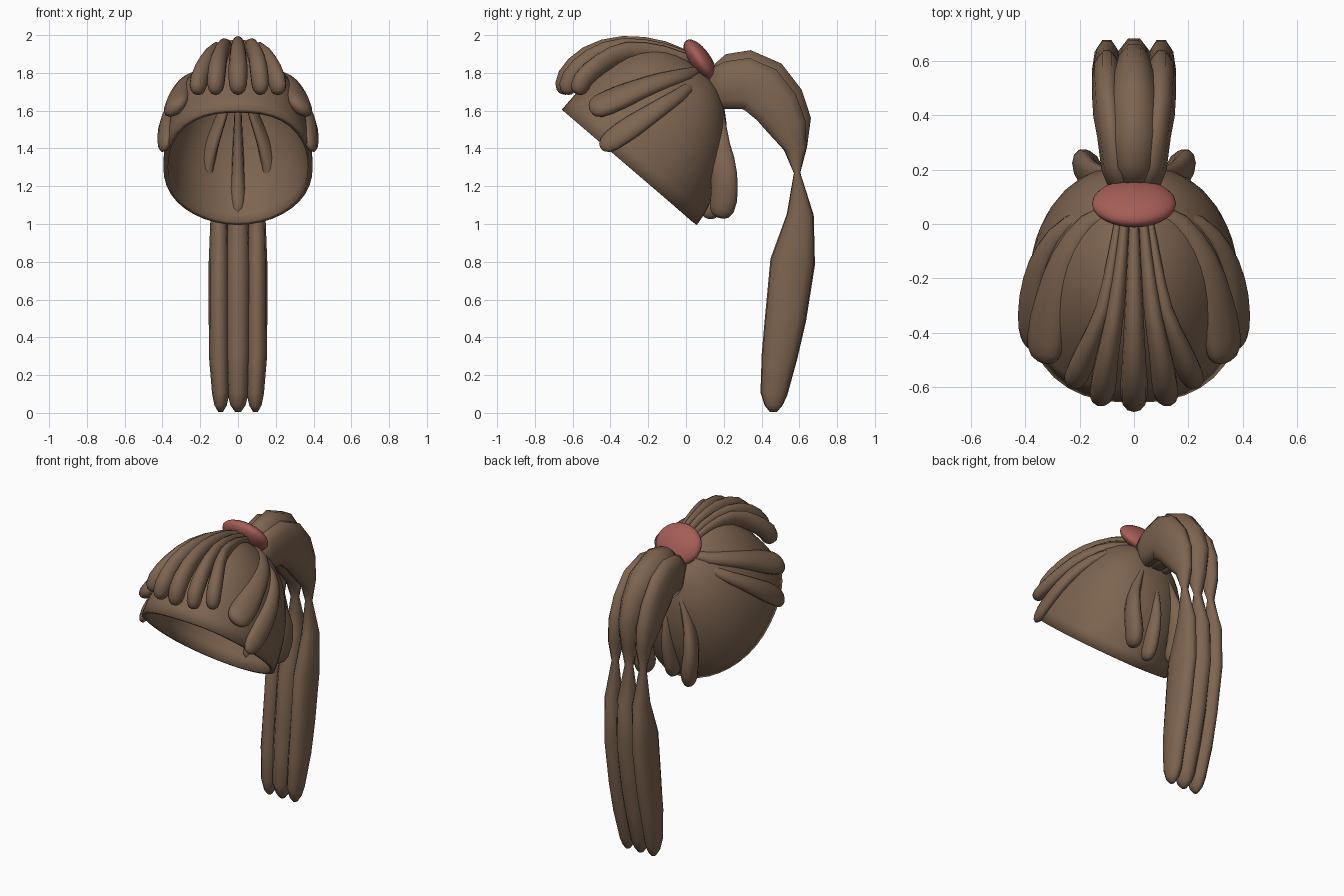
import bpy, bmesh
from math import sin, cos, pi, sqrt
from mathutils import Vector

cube = bpy.data.objects.get("Cube")
if cube:
    bpy.data.objects.remove(cube)


def material(name, rgb):
    m = bpy.data.materials.new(name)
    m.use_nodes = True
    m.diffuse_color = (*rgb, 1)
    bsdf = next(n for n in m.node_tree.nodes if n.type == 'BSDF_PRINCIPLED')
    bsdf.inputs["Base Color"].default_value = (*rgb, 1)
    return m


BROWN = material("brown_hair", (0.205, 0.127, 0.08))
RED = material("red_band", (0.376, 0.11, 0.095))

# Tilted frame of the cap: rim centre, rim axes and the axis towards the hair tie
CENTRE = Vector((0, -0.3, 1.3))
AXIS = Vector((0, 0.65, 0.76)).normalized()
FRONT = Vector((0, -AXIS.z, AXIS.y))
SIDE = Vector((1, 0, 0))
LENGTH, WIDTH, HEIGHT = 0.47, 0.395, 0.64


def rounded(angle, power):
    """Point on a unit superellipse at the given polar angle."""
    c, s = cos(angle), sin(angle)
    r = (abs(c) ** power + abs(s) ** power) ** (-1 / power)
    return r * c, r * s


def cap_point(around, up):
    """Point on the cap; around is 0 at the front, up is 0 at the rim."""
    c = cos(around)
    bulge = 2.15 + (0.8 * c ** 4 if c > 0 else -0.45 * c ** 2)
    f, x = rounded(around, 2.2 + 0.2 * c)
    out, rise = rounded(up, bulge)
    return (CENTRE + FRONT * (LENGTH * f * out) + SIDE * (WIDTH * x * out)
            + AXIS * (HEIGHT * rise))


def finish(name, bm, mat):
    mesh = bpy.data.meshes.new(name)
    bm.to_mesh(mesh)
    bm.free()
    mesh.materials.append(mat)
    mesh.shade_smooth()
    ob = bpy.data.objects.new(name, mesh)
    bpy.context.scene.collection.objects.link(ob)
    return ob


def bridge(bm, a, b):
    n = len(a)
    for i in range(n):
        bm.faces.new((a[i], a[(i + 1) % n], b[(i + 1) % n], b[i]))


def tube(name, rings, sides=12):
    """Closed lock of hair from (centre, width axis, height axis) rings."""
    bm = bmesh.new()
    loops = []
    for p, w, h in rings:
        loops.append([bm.verts.new(p + w * cos(2 * pi * i / sides)
                                   + h * sin(2 * pi * i / sides))
                      for i in range(sides)])
    for a, b in zip(loops, loops[1:]):
        bridge(bm, a, b)
    bm.faces.new(loops[0])
    bm.faces.new(loops[-1])
    bmesh.ops.recalc_face_normals(bm, faces=bm.faces)
    finish(name, bm, BROWN)


# Hair cap: open dome with a thin wall
bm = bmesh.new()
SEG, RINGS = 40, 14
loops = [[bm.verts.new(cap_point(2 * pi * i / SEG, pi / 2 * j / RINGS))
          for i in range(SEG)] for j in range(RINGS)]
for a, b in zip(loops, loops[1:]):
    bridge(bm, a, b)
pole = bm.verts.new(CENTRE + AXIS * HEIGHT)
for i in range(SEG):
    bm.faces.new((loops[-1][i], loops[-1][(i + 1) % SEG], pole))
bm.normal_update()
for f in bm.faces:
    if f.normal.dot(f.calc_center_median() - CENTRE) < 0:
        f.normal_flip()
cap = finish("hair_cap", bm, BROWN)
wall = cap.modifiers.new("wall", 'SOLIDIFY')
wall.thickness = 0.025
wall.offset = -1


def along_path(points, t):
    """Smooth position on a path through the points, t from 0 to 1."""
    last = len(points) - 1
    i = min(last - 1, int(t * last))
    u = t * last - i
    a, b = points[i], points[i + 1]
    slope_a = (b - points[max(0, i - 1)]) / 2
    slope_b = (points[min(last, i + 2)] - a) / 2
    ease = u * u * (3 - 2 * u)
    return (a.lerp(b, ease) + slope_a * (u * (1 - u) ** 2)
            - slope_b * (u * u * (1 - u)))


def cap_lock(name, path, width, height, sign=1):
    """Lock lying on the cap, thin at the hair tie and rounded at the tip."""
    points = [Vector((sign * x, y, z)) for x, y, z in path]
    steps = (0, 0.1, 0.2, 0.3, 0.4, 0.5, 0.6, 0.7, 0.8, 0.88, 0.94, 0.98, 1)
    rings = []
    for s in steps:
        p = along_path(points, s)
        tangent = (along_path(points, min(1, s + 0.02))
                   - along_path(points, max(0, s - 0.02)))
        across = tangent.cross(p - CENTRE).normalized()
        normal = across.cross(tangent).normalized()
        grow = min(1, 0.3 + s)
        into_tip = min(1, max(0, (s - 0.82) / 0.18))
        tip = max(0.15, sqrt(max(0, 1 - into_tip * into_tip)))
        rings.append((p, across * width * grow * tip, normal * height * tip
                      * min(1, 0.5 + s)))
    tube(name, rings)


# Locks on the cap: fringe, sides and nape
cap_lock("fringe_centre", (
    (0, 0.06, 1.86), (0, -0.12, 1.93), (0, -0.33, 1.945),
    (0, -0.52, 1.885), (0, -0.625, 1.78), (0, -0.645, 1.685)), 0.05, 0.056)
cap_lock("nape_centre", (
    (0, 0.11, 1.72), (0, 0.165, 1.5), (0, 0.18, 1.3),
    (0, 0.155, 1.15), (0, 0.11, 1.03)), 0.042, 0.06)

FRINGE_INNER = ((0.03, 0.06, 1.86), (0.045, -0.12, 1.92), (0.07, -0.33, 1.935),
                (0.1, -0.5, 1.875), (0.115, -0.605, 1.775), (0.12, -0.63, 1.685))
FRINGE_OUTER = ((0.05, 0.05, 1.85), (0.075, -0.12, 1.905), (0.11, -0.31, 1.915),
                (0.165, -0.45, 1.85), (0.205, -0.545, 1.765), (0.215, -0.57, 1.685))
SIDE_UPPER = ((0.05, 0.06, 1.81), (0.17, 0, 1.79), (0.255, -0.13, 1.755),
              (0.3, -0.28, 1.7), (0.325, -0.42, 1.64), (0.33, -0.51, 1.605))
SIDE_LOWER = ((0.05, 0.07, 1.79), (0.24, 0, 1.71), (0.325, -0.1, 1.64),
              (0.37, -0.22, 1.56), (0.385, -0.34, 1.48), (0.385, -0.45, 1.4))
NAPE_OUTER = ((0.03, 0.12, 1.74), (0.09, 0.155, 1.56), (0.145, 0.17, 1.41),
              (0.178, 0.2, 1.26), (0.165, 0.2, 1.13), (0.15, 0.17, 1.035))
for name, sign in (("left", 1), ("right", -1)):
    cap_lock("fringe_inner_" + name, FRINGE_INNER, 0.047, 0.055, sign)
    cap_lock("fringe_outer_" + name, FRINGE_OUTER, 0.045, 0.055, sign)
    cap_lock("side_upper_" + name, SIDE_UPPER, 0.08, 0.045, sign)
    cap_lock("side_lower_" + name, SIDE_LOWER, 0.065, 0.036, sign)
    cap_lock("nape_outer_" + name, NAPE_OUTER, 0.05, 0.075, sign)

# Ponytail: y, z, half depth, half width of the middle lock
PONYTAIL = (
    (0.13, 1.78, 0.08, 0.05), (0.20, 1.755, 0.152, 0.09),
    (0.32, 1.765, 0.165, 0.105), (0.41, 1.725, 0.165, 0.10),
    (0.495, 1.63, 0.15, 0.085), (0.55, 1.52, 0.125, 0.07),
    (0.58, 1.40, 0.065, 0.05), (0.588, 1.27, 0.018, 0.03),
    (0.605, 1.05, 0.075, 0.055), (0.565, 0.80, 0.125, 0.07),
    (0.527, 0.50, 0.115, 0.07), (0.495, 0.30, 0.10, 0.066),
    (0.465, 0.10, 0.075, 0.055), (0.463, 0.04, 0.05, 0.04),
    (0.463, 0.005, 0.02, 0.015),
)


def pony_lock(name, sign):
    rings = []
    last = len(PONYTAIL) - 1
    for i, (y, z, depth, width) in enumerate(PONYTAIL):
        a, b = PONYTAIL[max(0, i - 1)], PONYTAIL[min(last, i + 1)]
        run = Vector((0, b[0] - a[0], b[1] - a[1])).normalized()
        normal = Vector((0, -run.z, run.y))
        p = Vector((0, y, z))
        if sign:
            # Outer locks spread from the tie, sit lower and draw in at the ends
            p.x = sign * min(0.1, 0.05 + 0.015 * i) * (0.92 if z < 0.2 else 1)
            p -= normal * depth * (0.13 if z > 1.4 else 0)
            depth *= 0.87 if z > 1.4 else 0.95
            width = min(0.055, width * 0.82)
        rings.append((p, SIDE * width, normal * depth))
    tube(name, rings, 10)


for name, sign in (("middle", 0), ("left", 1), ("right", -1)):
    pony_lock("ponytail_" + name, sign)

# Hair tie: flattened ball over the gathered locks
bm = bmesh.new()
bmesh.ops.create_uvsphere(bm, u_segments=24, v_segments=14, radius=1)
tie = finish("hair_tie", bm, RED)
tie.scale = (0.155, 0.13, 0.058)
tie.rotation_euler.x = -0.97
tie.location = (0, 0.075, 1.865)
